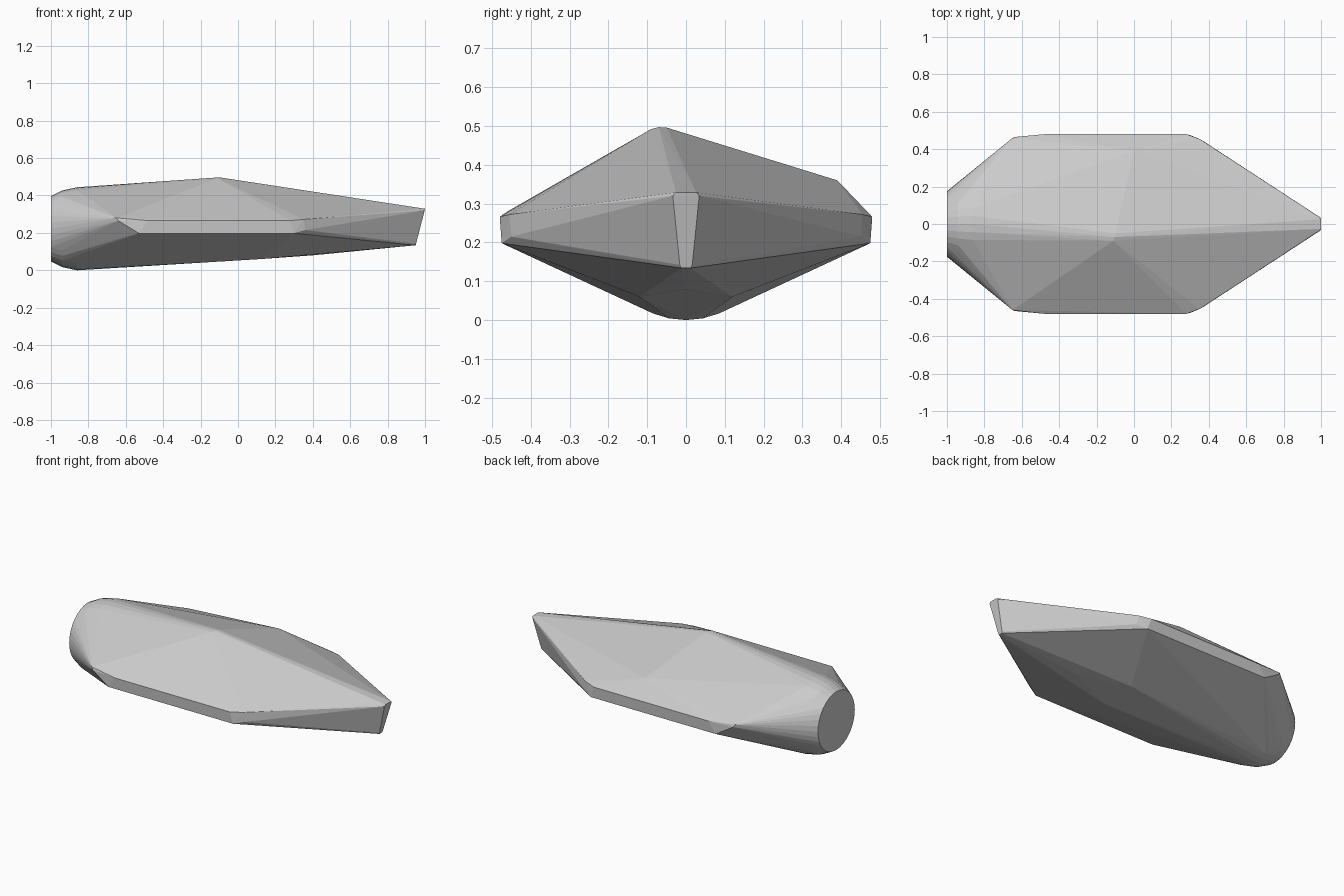
import bpy, bmesh
from math import sin, cos, tau

cube = bpy.data.objects.get("Cube")
if cube:
    bpy.data.objects.remove(cube)

grey = bpy.data.materials.new("plain grey")
grey.use_nodes = True
colour = (0.6, 0.6, 0.6, 1)
grey.diffuse_color = colour
grey.node_tree.nodes["Principled BSDF"].inputs["Base Color"].default_value = colour


def ring(x, radius, count=32):
    """Circle of points facing along x."""
    return [(x, radius * cos(tau * i / count), 0.222 + radius * sin(tau * i / count))
            for i in range(count)]


def both_sides(points):
    return points + [(x, -y, z) for x, y, z in points]


# Round tail, swelling forward from the flat end disc
points = ring(-1, 0.175) + ring(-0.94, 0.205) + ring(-0.86, 0.222)

# Side chines, with clipped corners at both ends
points += both_sides([
    (-0.65, 0.46, 0.28), (-0.64, 0.465, 0.265), (-0.53, 0.475, 0.198),
    (-0.48, 0.48, 0.266), (0.28, 0.48, 0.266), (0.3, 0.475, 0.198),
    (0.36, 0.45, 0.215), (0.35, 0.455, 0.272),
])

# Wedge nose
points += both_sides([
    (1, 0.026, 0.329), (0.998, 0.034, 0.32),
    (0.95, 0.012, 0.134), (0.952, 0.016, 0.142),
])

# Off-centre roof peak and left shoulder
points += [(-0.11, -0.09, 0.492), (-0.1, -0.07, 0.497), (-0.1, -0.05, 0.496),
           (0, 0.39, 0.36)]

# Keel
points += [(0.4, 0, 0.08)] + both_sides([(0.12, 0.12, 0.06)])

# Faceted shell over all the parts
bm = bmesh.new()
for p in points:
    bm.verts.new(p)
result = bmesh.ops.convex_hull(bm, input=bm.verts[:])
spare = {g for g in result["geom_interior"] + result["geom_unused"]
         if isinstance(g, bmesh.types.BMVert)}
bmesh.ops.delete(bm, geom=list(spare), context='VERTS')
bmesh.ops.recalc_face_normals(bm, faces=bm.faces[:])
mesh = bpy.data.meshes.new("hull")
bm.to_mesh(mesh)
bm.free()
mesh.materials.append(grey)
hull = bpy.data.objects.new("hull", mesh)
bpy.context.collection.objects.link(hull)
